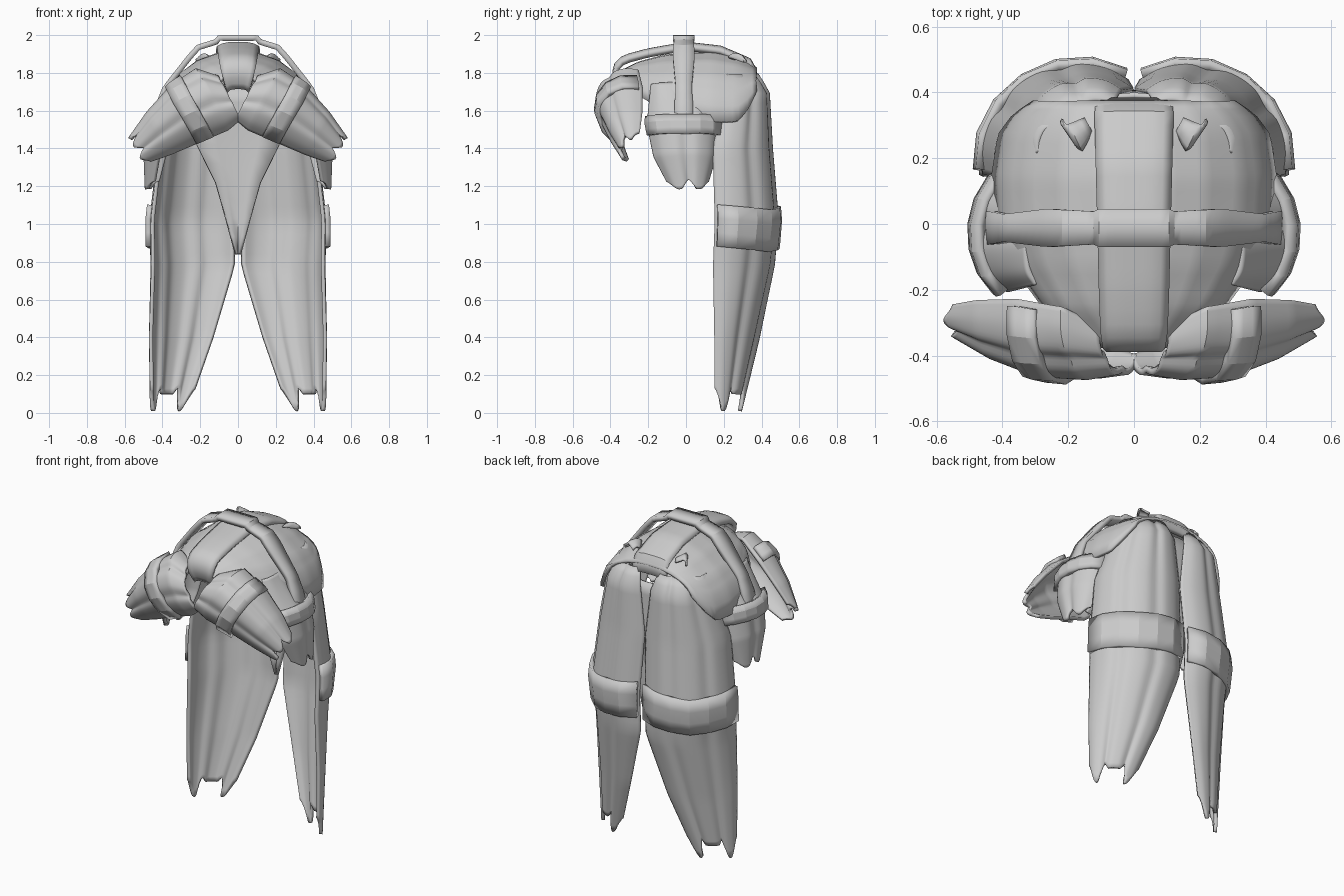
import bpy, bmesh, math
from mathutils import Vector

cube = bpy.data.objects.get("Cube")
if cube:
    bpy.data.objects.remove(cube)

grey = bpy.data.materials.new("plain_grey")
grey.use_nodes = True
grey.diffuse_color = (0.6, 0.6, 0.6, 1)
grey.node_tree.nodes["Principled BSDF"].inputs["Base Color"].default_value = (0.6, 0.6, 0.6, 1)


def lookup(table, s):
    """Linear interpolation in rows whose first entry is the key."""
    for a, b in zip(table, table[1:]):
        if s <= b[0]:
            k = (s - a[0]) / (b[0] - a[0])
            return [p + (q - p) * k for p, q in zip(a[1:], b[1:])]
    return list(table[-1][1:])


def sheet(name, func, rows, cols, thick, mirror=False, angle=35):
    """Thick surface from func(s, t), s in 0..1 and t in -1..1."""
    bm = bmesh.new()
    grid = [[bm.verts.new(func(i / rows, 2 * j / cols - 1)) for j in range(cols + 1)]
            for i in range(rows + 1)]
    for r, q in zip(grid, grid[1:]):
        for j in range(cols):
            bm.faces.new((r[j], r[j + 1], q[j + 1], q[j]))
    mesh = bpy.data.meshes.new(name)
    bm.to_mesh(mesh)
    bm.free()
    mesh.materials.append(grey)
    ob = bpy.data.objects.new(name, mesh)
    bpy.context.collection.objects.link(ob)
    solid = ob.modifiers.new("thickness", "SOLIDIFY")
    solid.thickness, solid.offset = thick, 0
    if mirror:
        ob.modifiers.new("both_sides", "MIRROR").use_mirror_merge = False
    bpy.ops.object.select_all(action="DESELECT")
    ob.select_set(True)
    bpy.context.view_layer.objects.active = ob
    bpy.ops.object.shade_smooth_by_angle(angle=math.radians(angle))


def wing(name, keys, across, bulge, feathers, cut, short, belt, off, arc):
    """Curved feathered shell with a belt.
    keys: s, centre x, y, z, half width, depth; short: cut of the middle feather."""
    W, B = Vector(across).normalized(), Vector(bulge).normalized()

    def point(s, t, lift, dent):
        x, y, z, half, depth = lookup(keys, s)
        a = t * arc
        rise = (math.cos(a) - math.cos(arc)) / (1 - math.cos(arc))
        return (Vector((x, y, z)) + W * (half + lift) * math.sin(a) / math.sin(arc)
                + B * (depth * rise + lift - dent))

    def feather_point(s, t):
        wave = abs(math.cos((t + 1) / 2 * feathers * math.pi))
        notch = max(wave ** 3, short if abs(t) < 1 / 3 else 0)
        return point(s - cut * s ** 8 * notch, t, 0, 0.014 * wave ** 6)

    def belt_point(s, t):
        # the belt dips a little in the middle
        return point(belt[0] + (belt[1] - belt[0]) * s + .015 * (1 - abs(t)), t, off, 0)

    sheet(name, feather_point, 36, 36, 0.02, True)
    sheet(name + "_belt", belt_point, 3, 6, 0.03, True, 15)


# Long rear wings
rear = [(0, .185, .3, 1.79, .13, .05), (.05, .192, .318, 1.7, .17, .1), (.22, .215, .285, 1.4, .24, .145),
        (.43, .245, .305, 1.02, .256, .155), (.56, .243, .295, .78, .255, .135),
        (.77, .305, .268, .4, .195, .075), (1, .37, .225, .01, .11, .035)]
wing("rear_wing", rear, (.838, -.546, 0), (.546, .838, 0), 3, .07, .75, (.385, .505), .012, 1.1)

# Front claw wings
front = [(0, .05, -.37, 1.67, .13, .08), (.25, .14, -.33, 1.66, .185, .14),
         (.5, .28, -.30, 1.58, .165, .165), (.75, .42, -.29, 1.48, .125, .12),
         (1, .54, -.29, 1.39, .075, .05)]
wing("front_wing", front, (.45, .35, .82), (.165, -.88, .4), 3, .07, 0, (.38, .53), .012, 1.3)

# Shoulder wings
shoulder = [(0, .29, -.02, 1.74, .16, .03), (.38, .375, -.015, 1.53, .185, .095),
            (.7, .415, -.005, 1.36, .16, .08), (1, .455, .015, 1.18, .085, .03)]
wing("shoulder_wing", shoulder, (-.1, 1, 0), (.97, .1, .2), 2, .08, 0, (.32, .5), .014, 1)

# Domed mantle with rear lobes: y, half width, crown height, rim height
mantle = [(0, -.37, .12, 1.79, 1.7), (.2, -.25, .27, 1.85, 1.68), (.36, -.12, .365, 1.885, 1.6),
          (.5, 0, .415, 1.9, 1.57), (.7, .14, .425, 1.905, 1.54), (.85, .27, .405, 1.88, 1.54),
          (.94, .33, .36, 1.85, 1.61), (1, .37, .3, 1.82, 1.7)]
contour = [(0, 1), (.25, .98), (.5, .87), (.75, .65), (.92, .38), (1, 0)]


def mantle_point(s, t):
    y, half, crown, rim = lookup(mantle, s)
    return (half * t, y, rim + (crown - rim) * lookup(contour, abs(t))[0])


sheet("mantle", mantle_point, 28, 40, 0.02)

# Raised centre strip: half width, y, z
ridge = [(0, .06, -.345, 1.72), (.1, .08, -.378, 1.79), (.16, .09, -.37, 1.84), (.22, .095, -.33, 1.88),
         (.35, .1, -.2, 1.915), (.55, .105, 0, 1.95), (.75, .11, .18, 1.93),
         (.93, .115, .345, 1.86), (1, .115, .37, 1.77)]


def ridge_point(s, t):
    half, y, z = lookup(ridge, s)
    return (half * t, y, z - .02 * t ** 4)


sheet("centre_strip", ridge_point, 24, 8, 0.03)

# Cross band arching over the mantle: x, z, half depth
band = [(0, 0, 1.985, .058), (.2, .1, 1.985, .058), (.24, .115, 1.965, .05), (.4, .21, 1.935, .055),
        (.5, .255, 1.885, .058), (.75, .385, 1.72, .042), (.9, .425, 1.62, .05), (1, .44, 1.55, .05)]


def band_point(s, t):
    x, z, half = lookup(band, abs(t))
    return (x * (1 if t > 0 else -1), -.012 + half * (2 * s - 1), z)


sheet("cross_band", band_point, 2, 50, 0.03, False, 25)

# Tapered panel between the rear wings: z, half width, y
panel = [(0, 1.72, .22, .37), (.4, 1.42, .22, .375), (.6, 1.22, .12, .375), (1, .84, .01, .38)]


def panel_point(s, t):
    z, half, y = lookup(panel, s)
    return (half * t, y + .02 * (1 - abs(t)), z)


sheet("back_panel", panel_point, 10, 4, 0.02)

# Small claws on the rear of the mantle
claw = [(0, .14, .3, 1.875, .02), (.4, .18, .26, 1.9, .04), (1, .22, .31, 1.87, .006)]


def claw_point(s, t):
    x, y, z, half = lookup(claw, s)
    return (x + half * t * .5, y + half * t, z - .015 * t * t)


sheet("rear_claw", claw_point, 8, 6, 0.012, True)
